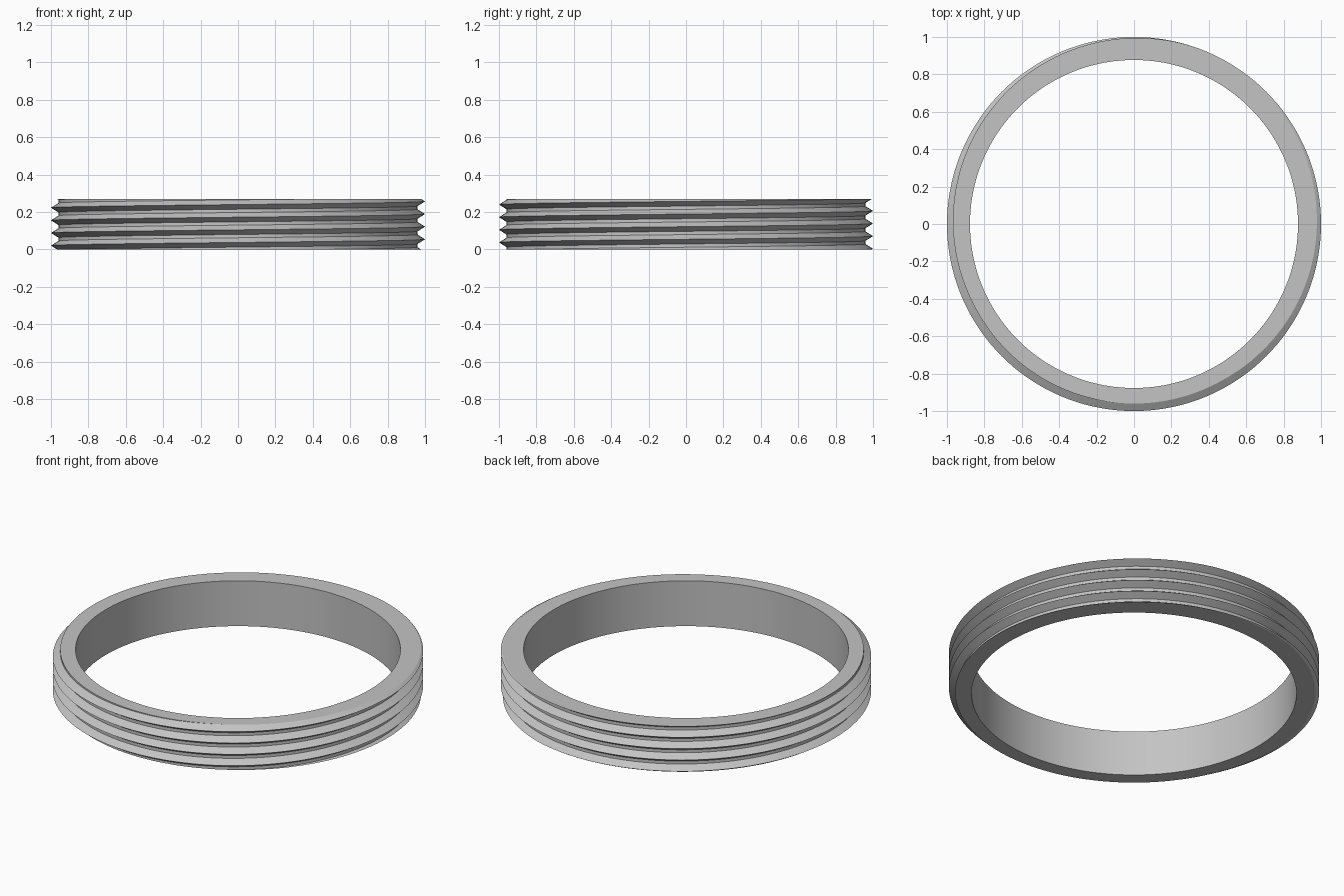
import bpy, bmesh, math

cube = bpy.data.objects.get("Cube")
if cube:
    bpy.data.objects.remove(cube, do_unlink=True)

INNER, ROOT, CREST = 0.877, 0.96, 1.0
HEIGHT, PITCH, FLANK = 0.27, 0.0675, 0.025
START = -0.0137          # crest height at angle zero
SEGMENTS = 144

metal = bpy.data.materials.new("grey metal")
metal.use_nodes = True
grey = (0.55, 0.55, 0.55, 1)
metal.diffuse_color = grey
metal.node_tree.nodes["Principled BSDF"].inputs["Base Color"].default_value = grey


def thread_radius(z, crest_z):
    """Radius of the V-shaped thread at height z."""
    off = (z - crest_z + PITCH / 2) % PITCH - PITCH / 2
    return CREST - (CREST - ROOT) * min(1, abs(off) / FLANK)


def ring_section(angle):
    """Closed ring section, with the thread trimmed at both end faces."""
    crest_z = START + PITCH * angle / math.tau
    section = [(INNER, 0)]
    for turn in range(-2, 7):
        for step in (-FLANK, 0, FLANK):
            z = min(HEIGHT, max(0, crest_z + turn * PITCH + step))
            section.append((thread_radius(z, crest_z), z))
    return section + [(INNER, HEIGHT)]


# Threaded ring: sections swept round the axis, the helix joining at the seam
bm = bmesh.new()
columns = []
for i in range(SEGMENTS + 1):
    a = math.tau * i / SEGMENTS
    columns.append([bm.verts.new((r * math.cos(a), r * math.sin(a), z))
                    for r, z in ring_section(a)])
for c, d in zip(columns, columns[1:]):
    for j in range(len(c)):
        k = (j + 1) % len(c)
        bm.faces.new((c[j], d[j], d[k], c[k]))
bmesh.ops.remove_doubles(bm, verts=bm.verts, dist=0.00002)
bmesh.ops.recalc_face_normals(bm, faces=bm.faces)

mesh = bpy.data.meshes.new("threaded_ring")
bm.to_mesh(mesh)
bm.free()
mesh.materials.append(metal)
ring = bpy.data.objects.new("threaded_ring", mesh)
bpy.context.collection.objects.link(ring)
bpy.context.view_layer.objects.active = ring
ring.select_set(True)
bpy.ops.object.shade_smooth_by_angle(angle=math.radians(25))
